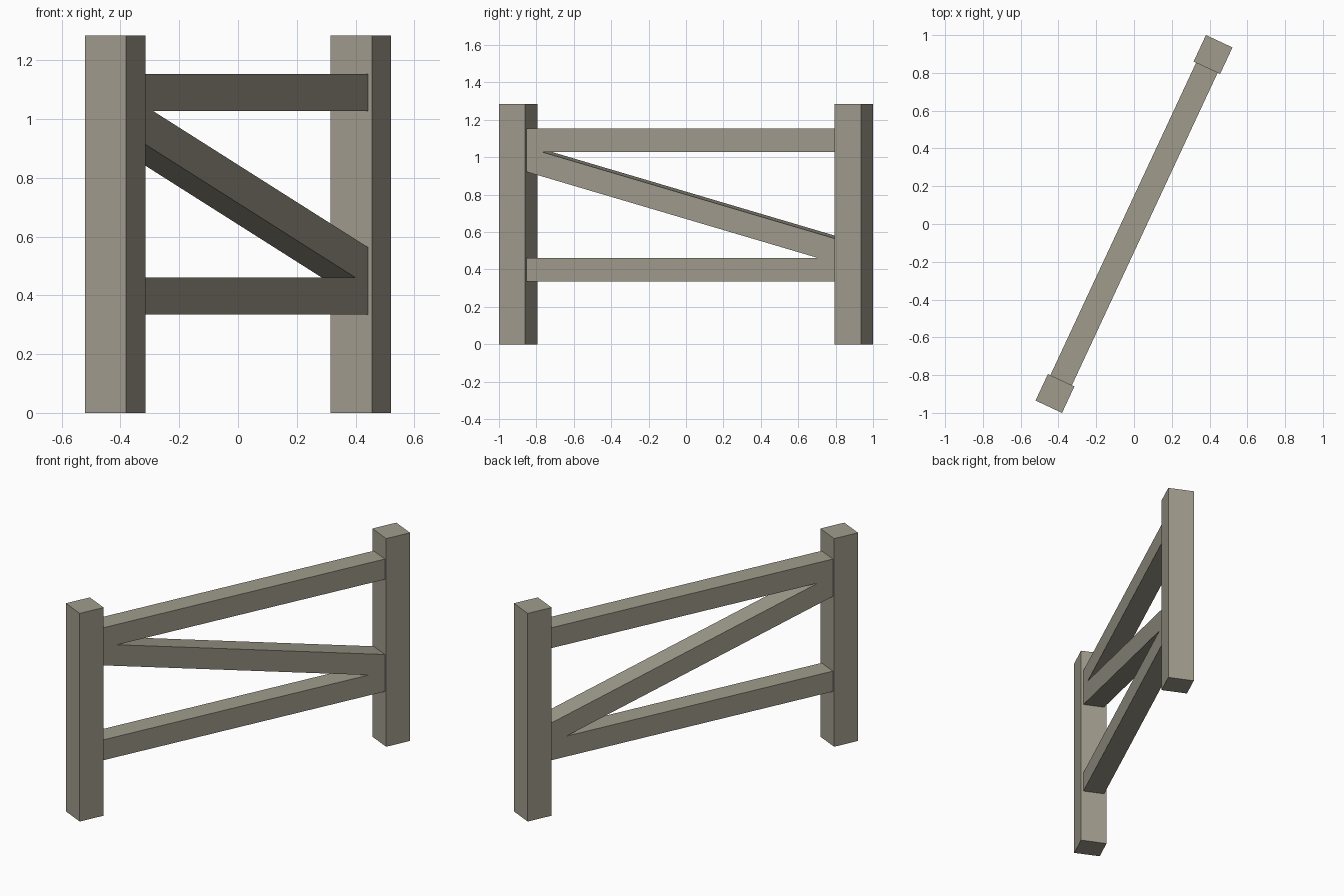
import bpy
from math import radians, cos, sin
from mathutils import Matrix

default = bpy.data.objects.get("Cube")
if default:
    bpy.data.objects.remove(default, do_unlink=True)

wood = bpy.data.materials.new("weathered_grey_wood")
wood.use_nodes = True
colour = (0.35, 0.33, 0.265, 1)
wood.diffuse_color = colour
wood.node_tree.nodes["Principled BSDF"].inputs["Base Color"].default_value = colour

TURN = Matrix.Rotation(radians(65), 4, 'Z')   # the fence runs along this heading
SPAN = 0.99                                   # centre to post
HEIGHT = 1.285
POST = 0.155
RAIL = 0.126


def beam(name, size, along, z, tilt=0):
    """Box placed along the fence line, optionally tilted in its plane."""
    bpy.ops.mesh.primitive_cube_add(size=1)
    ob = bpy.context.object
    ob.name = name
    ob.data.transform(Matrix.Diagonal((*size, 1)))
    ob.matrix_world = (TURN @ Matrix.Translation((along, 0, z))
                       @ Matrix.Rotation(radians(tilt), 4, 'Y'))
    ob.data.materials.append(wood)
    return ob


# Upright posts
for name, side in (("front_post", -1), ("back_post", 1)):
    beam(name, (POST, POST, HEIGHT), side * SPAN, HEIGHT / 2)

# Horizontal rails, ending inside the posts
for name, z in (("lower_rail", 0.398), ("upper_rail", 1.09)):
    beam(name, (2 * SPAN, RAIL, RAIL), 0, z)

# Diagonal brace, high at the front post
beam("diagonal_brace", (2 * SPAN, RAIL, RAIL), 0, 0.743, tilt=15)
